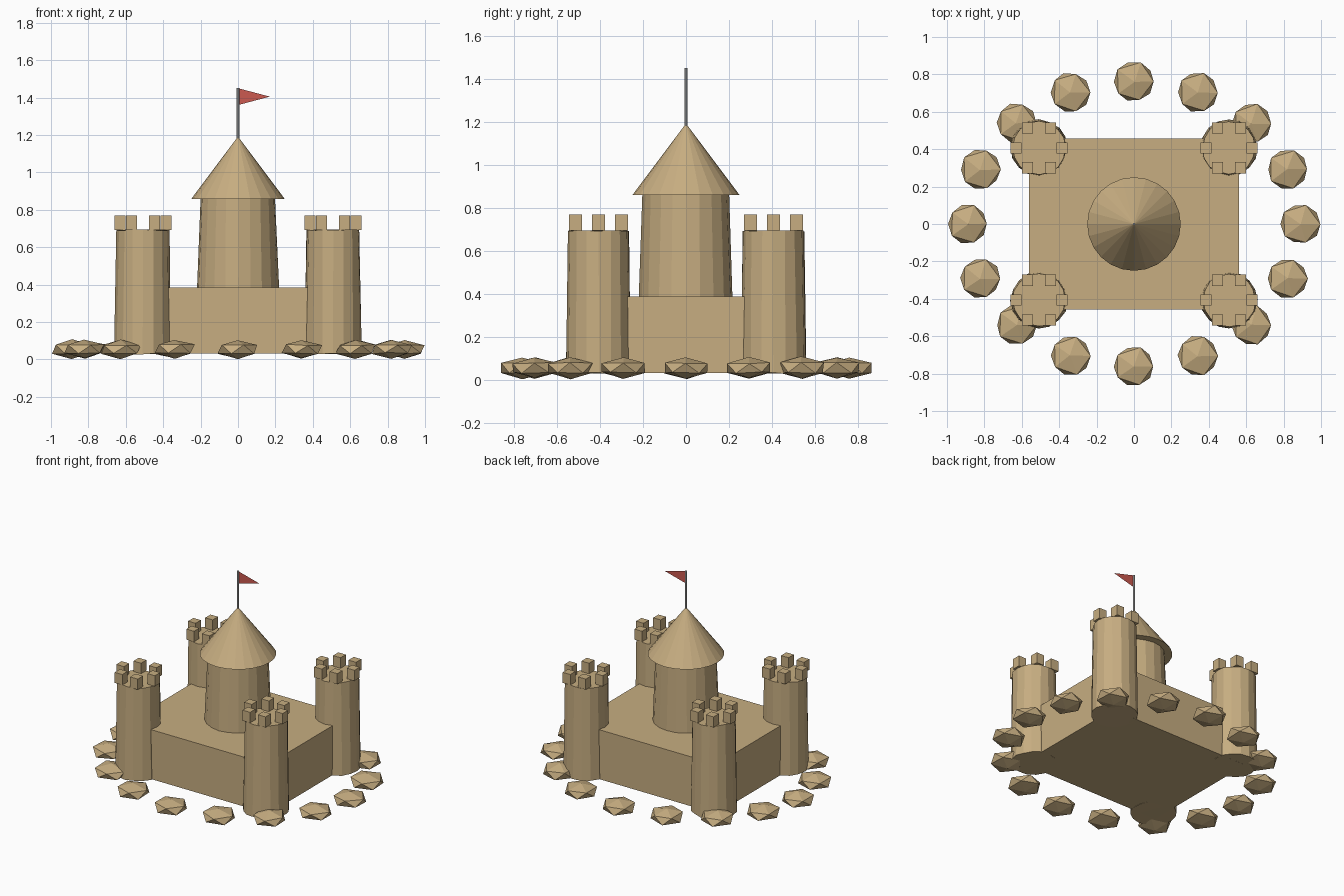
import bpy, bmesh, random
from math import cos, sin, pi
from mathutils import Vector, Matrix

if "Cube" in bpy.data.objects:
    bpy.data.objects.remove(bpy.data.objects["Cube"])

random.seed(4)


def material(name, rgb):
    m = bpy.data.materials.new(name)
    m.diffuse_color = (*rgb, 1)
    m.use_nodes = True
    m.node_tree.nodes["Principled BSDF"].inputs["Base Color"].default_value = m.diffuse_color
    return m


SAND = material("sand", (0.57, 0.42, 0.22))
RED = material("red_cloth", (0.6, 0.1, 0.08))


def finish(bm, name, mat=SAND, jitter=0.0):
    # optional slight hand-packed unevenness
    for v in bm.verts:
        v.co += Vector([random.uniform(-jitter, jitter) for _ in range(3)])
    me = bpy.data.meshes.new(name)
    bm.to_mesh(me)
    bm.free()
    if mat:
        me.materials.append(mat)
    ob = bpy.data.objects.new(name, me)
    bpy.context.collection.objects.link(ob)
    return ob


def drum(name, x, y, z0, z1, r0, r1, sides, mat=SAND, jitter=0.0):
    bm = bmesh.new()
    bmesh.ops.create_cone(bm, cap_ends=True, segments=sides, radius1=r0, radius2=r1,
                          depth=z1 - z0,
                          matrix=Matrix.Translation((x, y, (z0 + z1) / 2)))
    return finish(bm, name, mat, jitter)


def block(name, centre, size):
    bm = bmesh.new()
    bmesh.ops.create_cube(bm, size=1, matrix=Matrix.Translation(centre) @ Matrix.Diagonal((*size, 1)))
    return finish(bm, name)


# Main block
block("castle_base", (0, 0, 0.208), (1.125, 0.915, 0.355))

# Corner towers with six merlons each
for i, (sx, sy) in enumerate([(-1, -1), (1, -1), (1, 1), (-1, 1)], 1):
    tx, ty = sx * 0.508, sy * 0.407
    drum(f"tower_{i}", tx, ty, 0.03, 0.692, 0.152, 0.142, 16, jitter=0.003)
    for k in range(6):
        a = k * pi / 3
        block(f"tower_{i}_merlon_{k + 1}",
              (tx + 0.123 * cos(a), ty + 0.123 * sin(a), 0.731), (0.06, 0.06, 0.076))

# Central keep and conical roof
drum("keep", 0, 0, 0.37, 0.87, 0.219, 0.2, 20, jitter=0.003)
drum("keep_roof", 0, 0, 0.858, 1.192, 0.25, 0, 24)

# Flagpole and pennant
drum("flagpole", 0, 0, 1.17, 1.45, 0.007, 0.007, 8, None)
bm = bmesh.new()
bm.faces.new([bm.verts.new(p) for p in [(0.0, 0, 1.36), (0.17, 0, 1.405), (0.0, 0, 1.45)]])
finish(bm, "pennant", RED)

# Oval ring of flattened stones
for k in range(16):
    a = k * pi / 8
    bm = bmesh.new()
    bmesh.ops.create_icosphere(
        bm, subdivisions=1, radius=1,
        matrix=Matrix.Translation((0.889 * cos(a), 0.762 * sin(a), 0.055))
        @ Matrix.Diagonal((0.118, 0.118, 0.05, 1)))
    finish(bm, f"stone_{k + 1}", jitter=0.004)
